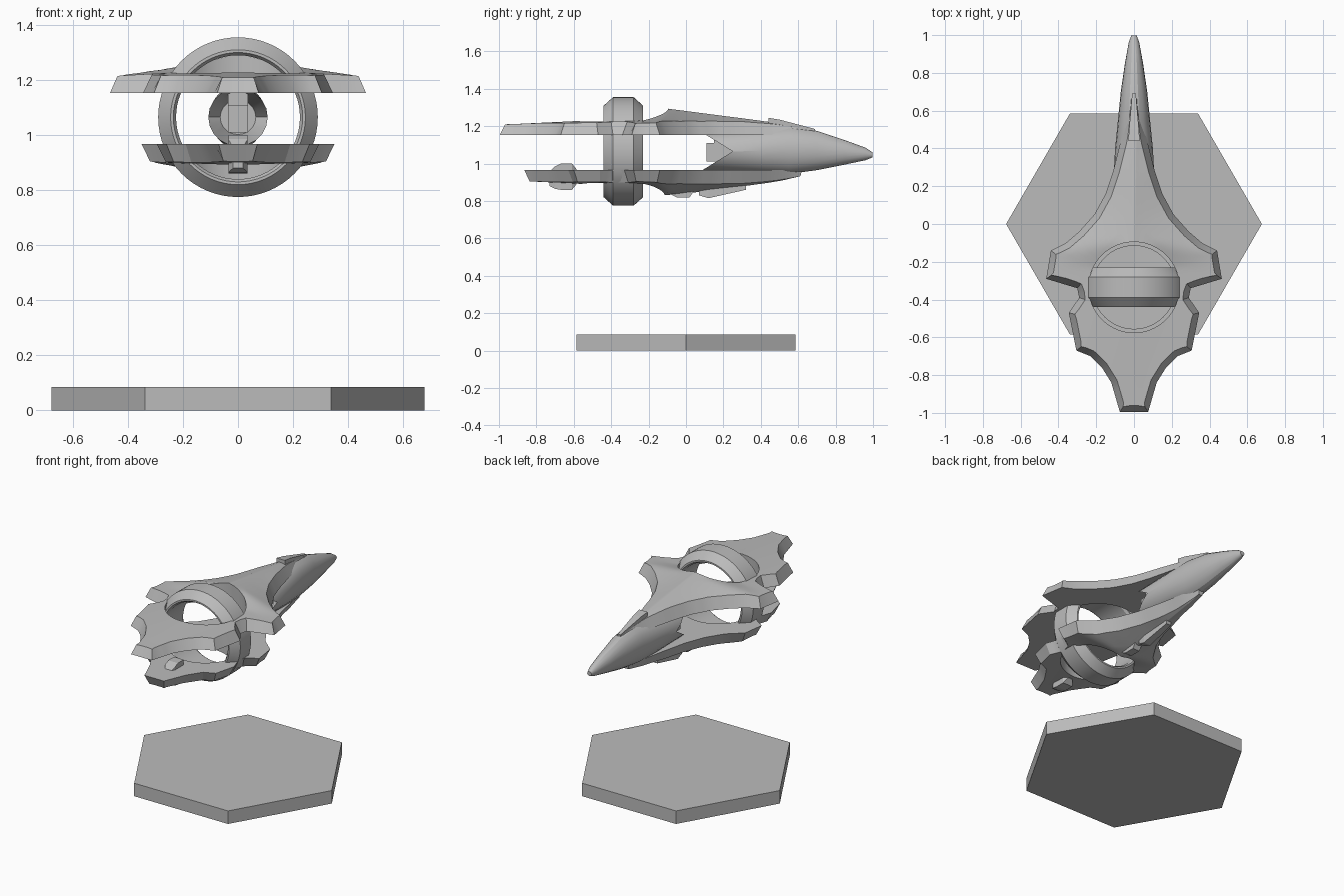
import bpy, bmesh
from math import sin, cos, pi, hypot, ceil

old = bpy.data.objects.get("Cube")
if old:
    bpy.data.objects.remove(old)

grey = bpy.data.materials.new("plain_grey")
grey.use_nodes = True
grey.diffuse_color = (0.5, 0.5, 0.5, 1)
grey.node_tree.nodes["Principled BSDF"].inputs["Base Color"].default_value = (0.5, 0.5, 0.5, 1)


def loft(name, rings, closed=False, smooth=None):
    """Skin a list of equal rings, either capped or joined end to end."""
    bm = bmesh.new()
    rows = [[bm.verts.new(p) for p in ring] for ring in rings]
    n = len(rows[0])
    pairs = list(zip(rows, rows[1:]))
    if closed:
        pairs.append((rows[-1], rows[0]))
    else:
        bm.faces.new(rows[0])
        bm.faces.new(rows[-1])
    for a, b in pairs:
        for i in range(n):
            j = (i + 1) % n
            bm.faces.new((a[i], a[j], b[j], b[i]))
    bmesh.ops.recalc_face_normals(bm, faces=bm.faces)
    mesh = bpy.data.meshes.new(name)
    bm.to_mesh(mesh)
    bm.free()
    ob = bpy.data.objects.new(name, mesh)
    bpy.context.collection.objects.link(ob)
    mesh.materials.append(grey)
    if smooth:
        bpy.ops.object.select_all(action='DESELECT')
        ob.select_set(True)
        bpy.context.view_layer.objects.active = ob
        bpy.ops.object.shade_smooth_by_angle(angle=smooth)
    return ob


def interp(y, table):
    """Piecewise linear lookup in rising (y, value) pairs."""
    if y <= table[0][0]:
        return table[0][1]
    for (a, u), (b, v) in zip(table, table[1:]):
        if y <= b:
            return u + (v - u) * (y - a) / (b - a)
    return table[-1][1]


def resample(half, step=0.05):
    """Mirror a half outline and divide its long edges."""
    loop = half + [(-x, y) for x, y in reversed(half)]
    out = []
    for (ax, ay), (bx, by) in zip(loop, loop[1:] + loop[:1]):
        k = max(1, ceil(hypot(bx - ax, by - ay) / step))
        out += [(ax + (bx - ax) * i / k, ay + (by - ay) * i / k) for i in range(k)]
    return out


def inset(loop, d):
    out = []
    for i, (x, y) in enumerate(loop):
        (px, py), (qx, qy) = loop[i - 1], loop[(i + 1) % len(loop)]
        tx, ty = qx - px, qy - py
        length = hypot(tx, ty)
        e = min(d, abs(x) * 0.5) if y > 0.3 else d
        out.append((x + ty / length * e, y - tx / length * e))
    return out


CY, CZ = -0.335, 1.06


def plate(name, half, hole, ridge, rim, side):
    """Domed wing plate with a round hole; side is 1 for upper, -1 for lower."""
    outer = resample(half)
    inner = inset(outer, 0.033)
    widths = sorted((y, x) for x, y in half if y > -0.2)

    def height(x, y):
        base = interp(y, rim)
        dome = max(0, 1 - abs(x) / interp(y, widths))
        return CZ + side * (base + max(0, interp(y, ridge) - base) * dome)

    circle = []
    for x, y in outer:
        r = hypot(x, y - CY)
        circle.append((x / r * hole, CY + (y - CY) / r * hole))
    rings, steps = [], 8
    for s in range(steps + 1):
        t = s / steps
        pts = [(a + (c - a) * t, b + (d - b) * t) for (a, b), (c, d) in zip(circle, inner)]
        rings.append([(x, y, height(x, y)) for x, y in pts])
    for loop in (outer, circle):
        rings.append([(x, y, CZ + side * 0.093) for x, y in loop])
    return loft(name, rings, closed=True, smooth=0.4)


# Upper and lower wing plates
upper = [(0.02, 0.67), (0.045, 0.55), (0.08, 0.4), (0.11, 0.28), (0.15, 0.16), (0.21, 0.05),
         (0.29, -0.04), (0.36, -0.1), (0.44, -0.14), (0.465, -0.29), (0.3, -0.34),
         (0.29, -0.39), (0.345, -0.47), (0.305, -0.67), (0.23, -0.7), (0.17, -0.76),
         (0.12, -0.84), (0.075, -0.995)]
lower = [(0.02, 0.62), (0.05, 0.5), (0.08, 0.35), (0.12, 0.18), (0.17, 0.05), (0.24, -0.06),
         (0.33, -0.14), (0.35, -0.28), (0.275, -0.33), (0.268, -0.38), (0.295, -0.46),
         (0.26, -0.6), (0.19, -0.63), (0.13, -0.72), (0.07, -0.865)]
ridge = [(-0.95, 0.15), (-0.23, 0.185), (-0.1, 0.235), (0.5, 0.16), (0.66, 0.12)]
rim = [(-0.95, 0.15), (-0.3, 0.155), (0.3, 0.155), (0.66, 0.12)]
plate("upper_plate", upper, 0.24, ridge, rim, 1)
plate("lower_plate", lower, 0.22, ridge, rim, -1)

# Upright ring with chamfered section
section = [(0.29, 0.055), (0.245, 0.105), (0.235, 0.105), (0.225, 0.09)]
section += [(r, -y) for r, y in reversed(section)]
segs = 64
loft("engine_ring",
     [[(r * cos(2 * pi * i / segs), CY + y, 1.065 + r * sin(2 * pi * i / segs))
       for r, y in section] for i in range(segs)], closed=True, smooth=0.4)

# Nose hull: elliptical stations (y, half width, bottom, top), notched at the back
stations = [(0.25, 0.108, 0.96, 1.17), (0.4, 0.1, 0.95, 1.185), (0.55, 0.085, 0.945, 1.195),
            (0.7, 0.07, 0.965, 1.175), (0.85, 0.048, 0.995, 1.125), (0.96, 0.028, 1.018, 1.085),
            (0.997, 0.015, 1.033, 1.06)]
nose = []
for k, (y, w, lo, hi) in enumerate(stations):
    ring = []
    for i in range(20):
        a = 2 * pi * i / 20
        back = 0.17 * abs(sin(a)) if k == 0 else 0
        ring.append((w * cos(a), y - back, (lo + hi) / 2 + (hi - lo) / 2 * sin(a)))
    nose.append(ring)
# Hollow rear wall behind the notch
nose.insert(0, [(x * 0.6, 0.28, 1.065 + (z - 1.065) * 0.6) for x, y, z in nose[0]])
loft("nose_hull", nose, smooth=0.35)


def block(name, ends):
    """Tapered block from (y, half width, bottom, top) ends."""
    return loft(name, [[(-w, y, lo), (w, y, lo), (w, y, hi), (-w, y, hi)]
                       for y, w, lo, hi in ends])


# Small fittings along the centre line
block("top_fin", [(0.44, 0.03, 1.18, 1.245), (0.5, 0.026, 1.18, 1.235), (0.69, 0.01, 1.15, 1.185)])
block("rear_core", [(0.11, 0.037, 1.01, 1.11), (0.3, 0.037, 1.01, 1.11)])
block("core_hood", [(0.15, 0.037, 1.11, 1.16), (0.3, 0.037, 1.11, 1.16)])
block("belly_fin_front", [(0.07, 0.02, 0.83, 0.88), (0.12, 0.025, 0.815, 0.9),
                          (0.32, 0.018, 0.86, 0.92)])
block("belly_fin_middle", [(-0.08, 0.025, 0.835, 0.86), (-0.05, 0.025, 0.82, 0.87),
                           (0.02, 0.025, 0.82, 0.87), (0.04, 0.025, 0.85, 0.87)])
block("tail_fin", [(-0.73, 0.018, 0.88, 0.955), (-0.7, 0.035, 0.865, 0.985),
                   (-0.67, 0.035, 0.86, 1.0), (-0.61, 0.035, 0.86, 1.0),
                   (-0.585, 0.018, 0.89, 0.97)])

# Hexagonal stand
loft("hex_stand", [[(0.677 * cos(i * pi / 3), 0.677 * sin(i * pi / 3), z) for i in range(6)]
                   for z in (0, 0.085)])
